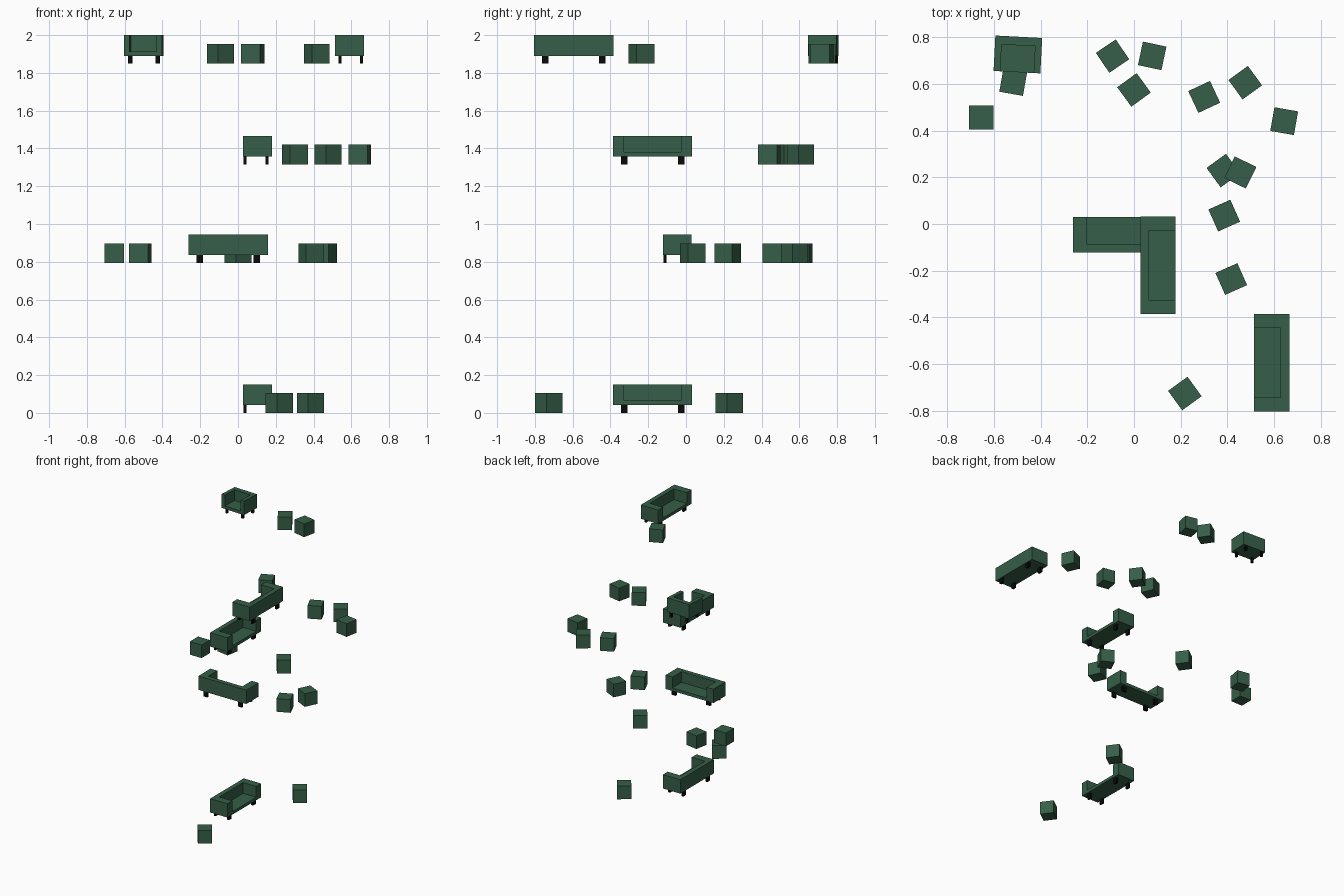
import bpy, bmesh, math
from mathutils import Matrix, Vector

if "Cube" in bpy.data.objects:
    bpy.data.objects.remove(bpy.data.objects["Cube"])


def material(name, rgb):
    m = bpy.data.materials.new(name)
    m.diffuse_color = (*rgb, 1)
    m.use_nodes = True
    m.node_tree.nodes["Principled BSDF"].inputs["Base Color"].default_value = m.diffuse_color
    return m


GREEN = material("green fabric", (0.037, 0.114, 0.065))
BLACK = material("black wood", (0.003, 0.003, 0.003))


def box(name, lo, hi, mat):
    """Mesh object spanning the two corners."""
    lo, hi = Vector(lo), Vector(hi)
    bm = bmesh.new()
    bmesh.ops.create_cube(bm, size=1)
    bmesh.ops.scale(bm, vec=hi - lo, verts=bm.verts)
    bmesh.ops.translate(bm, vec=(lo + hi) / 2, verts=bm.verts)
    mesh = bpy.data.meshes.new(name)
    bm.to_mesh(mesh)
    bm.free()
    mesh.materials.append(mat)
    ob = bpy.data.objects.new(name, mesh)
    bpy.context.collection.objects.link(ob)
    return ob


DEPTH, HEIGHT, LEG, SEAT = 0.152, 0.151, 0.041, 0.065


def sofa(name, length, pos, turn):
    """Block body with the sitting space cut out, on four legs; local front is -y."""
    place = Matrix.Translation(pos) @ Matrix.Rotation(math.radians(turn), 4, 'Z')
    hx, hy, arm = length / 2, DEPTH / 2, length * 0.143
    body = box(name + "_body", (-hx, -hy, LEG), (hx, hy, HEIGHT), GREEN)
    cutter = box(name + "_cutter", (-hx + arm, -hy - 0.1, SEAT),
                 (hx - arm, hy - 0.037, HEIGHT + 0.1), GREEN)
    cutter.hide_render = True
    cut = body.modifiers.new("sitting_space", 'BOOLEAN')
    cut.operation, cut.solver, cut.object = 'DIFFERENCE', 'EXACT', cutter
    dg = bpy.context.evaluated_depsgraph_get()
    mesh = bpy.data.meshes.new_from_object(body.evaluated_get(dg))
    body.modifiers.clear()
    body.data = mesh
    bpy.data.objects.remove(cutter)
    body.matrix_world = place
    # legs, as wide in proportion as the sofa is long
    w = length * 0.041
    for side in (-1, 1):
        for row, y in (("front", -0.051), ("back", 0.065)):
            x = side * length * 0.36
            leg = box(f"{name}_{row}_leg", (x - w, y - 0.008, 0), (x + w, y + 0.008, LEG), BLACK)
            leg.matrix_world = place


# heights of the four levels
Z = (0.0, 0.794, 1.316, 1.849)

# sofas and the armchair
sofa("lowest_sofa", 0.42, (0.103, -0.177, Z[0]), 90)
sofa("second_sofa", 0.42, (-0.052, -0.046, Z[1]), 180)
sofa("third_sofa", 0.42, (0.103, -0.177, Z[2]), 90)
sofa("top_sofa", 0.42, (0.590, -0.595, Z[3]), -90)
sofa("armchair", 0.201, (-0.498, 0.727, Z[3]), -3)

# cube stools: x, y, turn for each level
STOOLS = (
    ((0.218, -0.727, 36), (0.383, 0.229, 36)),
    ((-0.655, 0.457, 0), (-0.518, 0.609, -10), (0.0, 0.575, 36),
     (0.387, 0.036, 24), (0.456, 0.221, -26)),
    ((0.301, 0.545, 25), (0.477, 0.606, 36), (0.644, 0.441, -10)),
    ((-0.092, 0.720, 34), (0.078, 0.721, -12), (0.417, -0.236, 24)),
)
for z, stools in zip(Z, STOOLS):
    for x, y, turn in stools:
        s = box("cube_stool", (-0.0515, -0.0515, 0), (0.0515, 0.0515, 0.104), GREEN)
        s.matrix_world = Matrix.Translation((x, y, z)) @ Matrix.Rotation(math.radians(turn), 4, 'Z')
